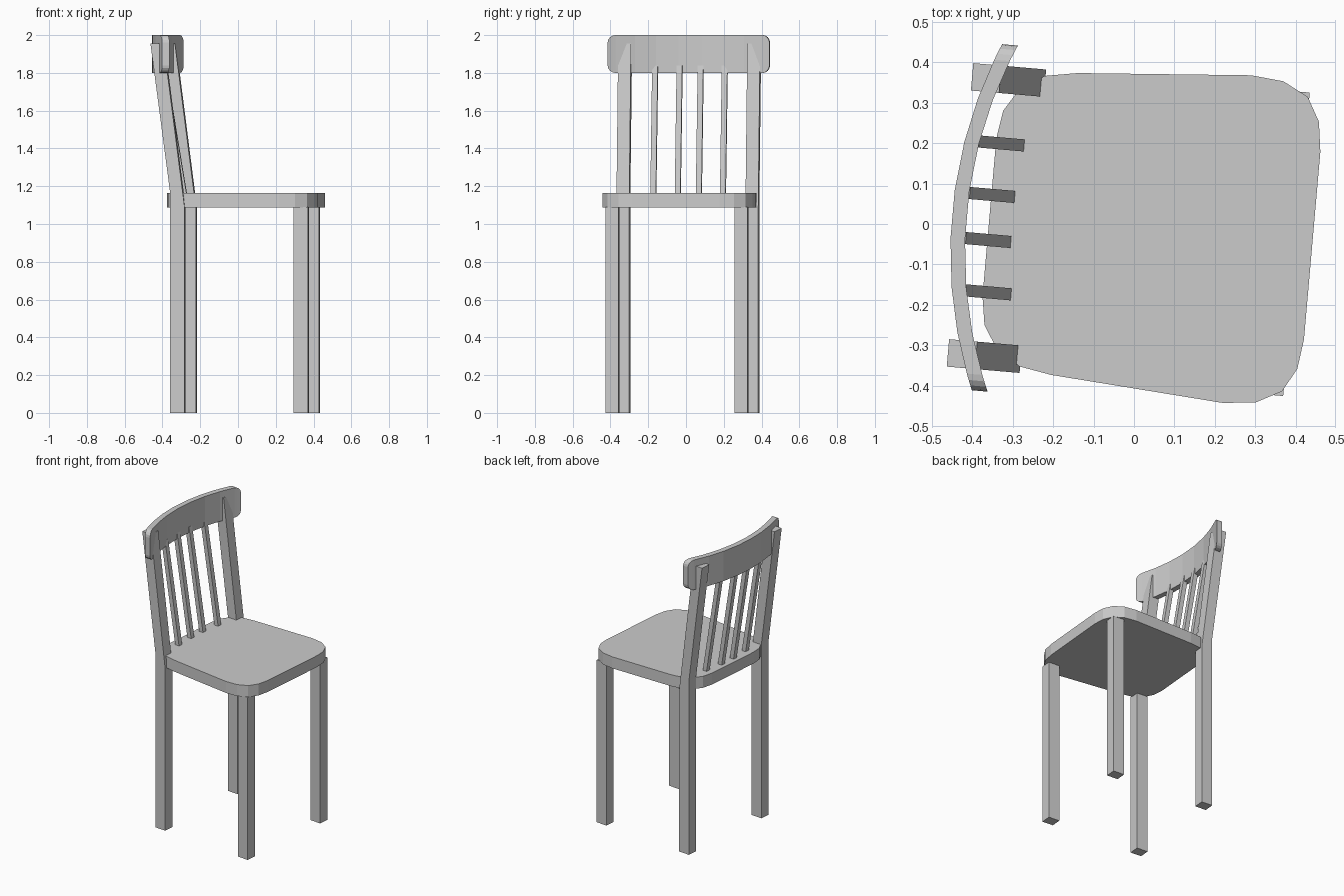
import bpy, bmesh, math
from mathutils import Matrix

if "Cube" in bpy.data.objects:
    bpy.data.objects.remove(bpy.data.objects["Cube"])

# The chair faces local +x and is turned slightly about z
PLACE = Matrix.Rotation(math.radians(-5), 4, 'Z') @ Matrix.Translation((0, -0.015, 0))


def finish(name, bm):
    bmesh.ops.recalc_face_normals(bm, faces=bm.faces[:])
    bm.transform(PLACE)
    mesh = bpy.data.meshes.new(name)
    bm.to_mesh(mesh)
    bm.free()
    obj = bpy.data.objects.new(name, mesh)
    bpy.context.collection.objects.link(obj)
    return obj


def prism(name, lower, upper):
    """Solid between two matching loops of points."""
    bm = bmesh.new()
    a = [bm.verts.new(p) for p in lower]
    b = [bm.verts.new(p) for p in upper]
    bm.faces.new(a)
    bm.faces.new(b)
    for i in range(len(a)):
        j = (i + 1) % len(a)
        bm.faces.new((a[i], a[j], b[j], b[i]))
    return finish(name, bm)


def side_profile(name, pts, y0, y1):
    """Extrude an (x, z) side profile across y."""
    return prism(name, [(x, y0, z) for x, z in pts], [(x, y1, z) for x, z in pts])


# Seat: tapered outline with faceted round corners, mirrored across y
half = [(0.444, 0.233), (0.434, 0.307), (0.401, 0.366), (0.338, 0.399), (0.257, 0.407),
        (-0.172, 0.375), (-0.252, 0.361), (-0.314, 0.319), (-0.347, 0.266), (-0.358, 0.196)]
outline = half + [(x, -y) for x, y in reversed(half)]
prism("seat", [(x, y, 1.088) for x, y in outline], [(x, y, 1.165) for x, y in outline])

# Legs: straight in front, bent back posts behind
front_leg = [(0.328, 0), (0.405, 0), (0.405, 1.09), (0.328, 1.09)]
back_leg = [(-0.327, 0), (-0.25, 0), (-0.25, 1.09), (-0.361, 1.955),
            (-0.431, 1.955), (-0.327, 1.17)]
for side, s in (("left", -1), ("right", 1)):
    side_profile("front_leg_" + side, front_leg, s * 0.309, s * 0.377)
    side_profile("back_leg_" + side, back_leg, s * 0.309, s * 0.377)

# Back slats: slim leaning bars from seat to rail
for i, (y, x) in enumerate([(-0.185, -0.288), (-0.056, -0.300), (0.056, -0.300), (0.185, -0.288)]):
    lean = 0.165
    pts = [(x + lean * 0.015, 1.15), (x - lean * 0.675, 1.84),
           (x - lean * 0.675 - 0.03, 1.84), (x + lean * 0.015 - 0.03, 1.15)]
    side_profile(f"back_slat_{i + 1}", pts, y - 0.015, y + 0.015)

# Top rail: curved board with rounded corners, built from columns
W, R = 0.43, 0.04
corner = [(R * (1 - math.cos(t)), R * (1 - math.sin(t)))
          for t in (math.radians(22.5 * k) for k in range(5))]
cols = [(-W + d, h) for d, h in corner]
cols += [(y, 0) for y in (-0.29, -0.18, -0.06, 0.06, 0.18, 0.29)]
cols += [(W - d, h) for d, h in reversed(corner)]
bm = bmesh.new()
rings = []
for y, h in cols:
    xb = 0.655 - math.sqrt(1.106 ** 2 - y * y)
    xf = 0.655 - math.sqrt(1.070 ** 2 - y * y)
    rings.append([bm.verts.new(p) for p in ((xb, y, 1.8 + h), (xf, y, 1.8 + h),
                                            (xf, y, 2.0 - h), (xb, y, 2.0 - h))])
for a, b in zip(rings, rings[1:]):
    for i in range(4):
        j = (i + 1) % 4
        bm.faces.new((a[i], a[j], b[j], b[i]))
bm.faces.new(rings[0])
bm.faces.new(rings[-1])
finish("top_rail", bm)
